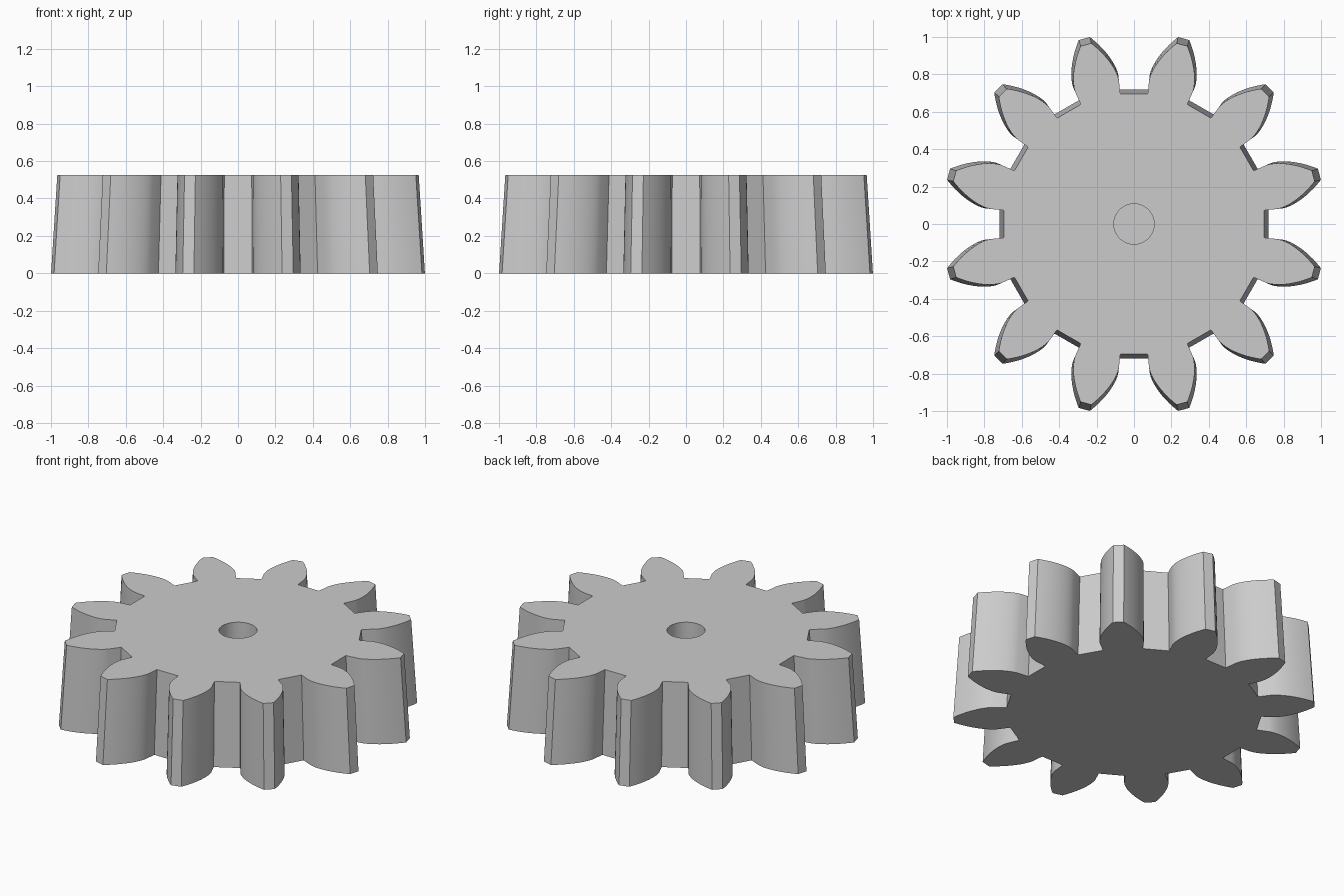
import bpy
import bmesh
from math import acos, cos, sin, tan, pi, radians

cube = bpy.data.objects.get("Cube")
if cube:
    bpy.data.objects.remove(cube, do_unlink=True)

TEETH = 12
ROOT_R, BASE_R, TIP_R = 0.724, 0.80, 1.0267
HALF_ROOT = radians(9)       # half angle of a tooth at its root
HEIGHT, TOP_SCALE = 0.525, 0.967
HOLE_R, HOLE_FLOOR, HOLE_SIDES = 0.108, 0.10, 48
STEPS = 9


def half_angle(r):
    """Half angle of a tooth with involute flanks at radius r."""
    phi = acos(min(1, BASE_R / r))
    return HALF_ROOT - (tan(phi) - phi)


def gear_outline():
    radii = [ROOT_R] + [BASE_R + (TIP_R - BASE_R) * i / STEPS for i in range(STEPS + 1)]
    flank = [(r, half_angle(r) if r > BASE_R else HALF_ROOT) for r in radii]
    tooth = [(r, -a) for r, a in flank] + [(r, a) for r, a in reversed(flank)]
    return [(r * cos(a + (i + 0.5) * 2 * pi / TEETH), r * sin(a + (i + 0.5) * 2 * pi / TEETH))
            for i in range(TEETH) for r, a in tooth]


def add_ring(bm, points, scale, z):
    return [bm.verts.new((x * scale, y * scale, z)) for x, y in points]


def add_wall(bm, low, high):
    for i in range(len(low)):
        j = (i + 1) % len(low)
        bm.faces.new((low[i], low[j], high[j], high[i]))


bm = bmesh.new()

# Toothed wall, narrowing slightly towards the top, and the closed underside
outline = gear_outline()
bottom = add_ring(bm, outline, 1, 0)
top = add_ring(bm, outline, TOP_SCALE, HEIGHT)
add_wall(bm, bottom, top)
bm.faces.new(bottom[::-1])

# Blind axle hole
circle = [(cos(2 * pi * i / HOLE_SIDES), sin(2 * pi * i / HOLE_SIDES)) for i in range(HOLE_SIDES)]
rim = add_ring(bm, circle, HOLE_R, HEIGHT)
floor = add_ring(bm, circle, HOLE_R, HOLE_FLOOR)
add_wall(bm, rim, floor)
bm.faces.new(floor)

# Top face between the teeth outline and the hole rim
bm.edges.ensure_lookup_table()
boundary = [e for e in bm.edges if len(e.link_faces) == 1]
bmesh.ops.triangle_fill(bm, edges=boundary, use_beauty=True, normal=(0, 0, 1))
bmesh.ops.recalc_face_normals(bm, faces=bm.faces[:])

mesh = bpy.data.meshes.new("gear_wheel")
bm.to_mesh(mesh)
bm.free()
gear = bpy.data.objects.new("gear_wheel", mesh)
bpy.context.collection.objects.link(gear)

# Plain grey
grey = bpy.data.materials.new("light_grey")
grey.use_nodes = True
colour = (0.6, 0.6, 0.6, 1)
grey.diffuse_color = colour
grey.node_tree.nodes["Principled BSDF"].inputs["Base Color"].default_value = colour
mesh.materials.append(grey)

# Smooth flanks with crisp corners
bpy.ops.object.select_all(action='DESELECT')
gear.select_set(True)
bpy.context.view_layer.objects.active = gear
bpy.ops.object.shade_smooth_by_angle(angle=radians(25))
